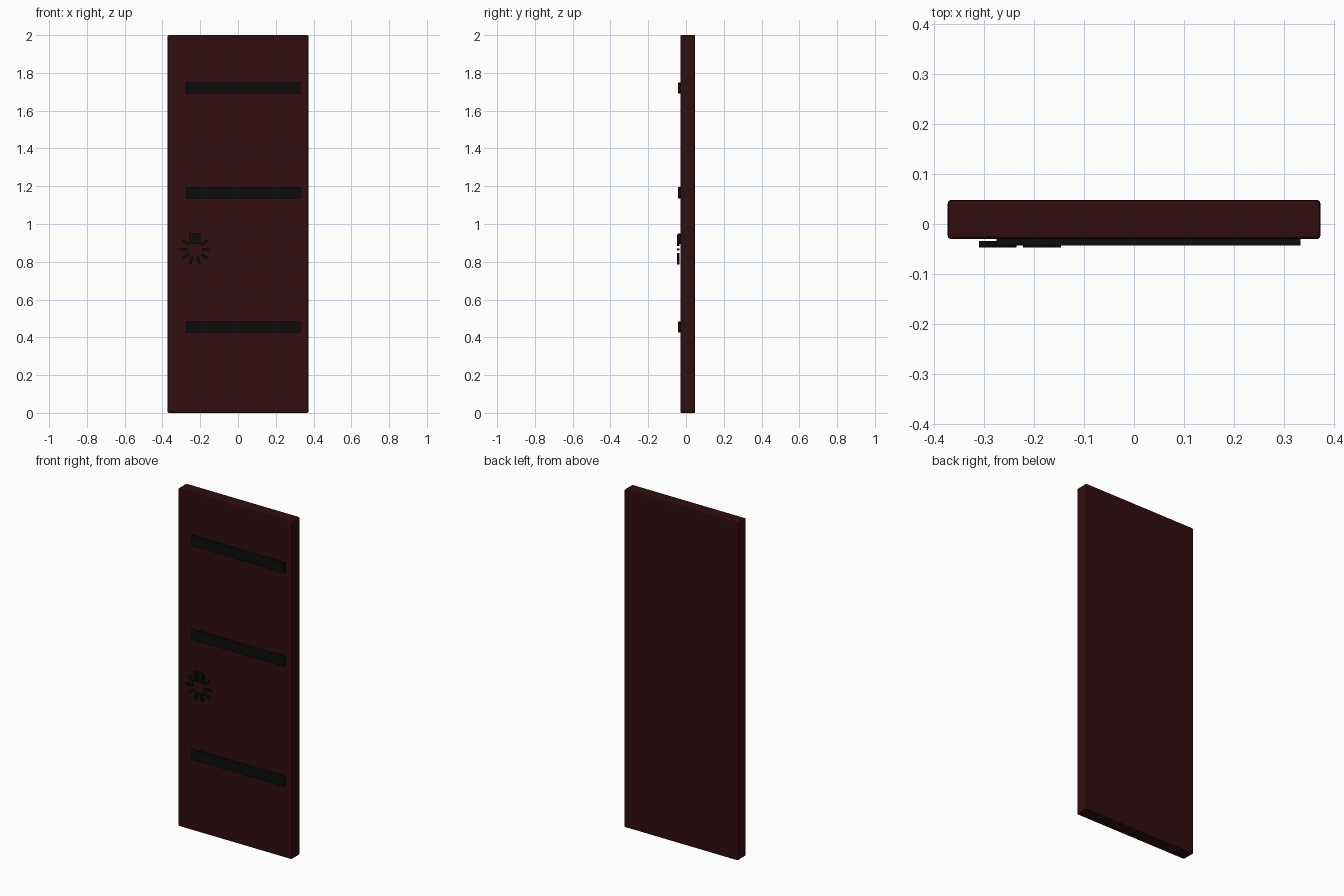
import bpy, math
from mathutils import Matrix

cube = bpy.data.objects.get("Cube")
if cube:
    bpy.data.objects.remove(cube, do_unlink=True)


def material(name, rgb):
    m = bpy.data.materials.new(name)
    m.use_nodes = True
    m.diffuse_color = (*rgb, 1)
    m.node_tree.nodes["Principled BSDF"].inputs["Base Color"].default_value = (*rgb, 1)
    return m


wood = material("dark_red_wood", (0.03, 0.004, 0.005))
iron = material("black_iron", (0.004, 0.004, 0.004))


def box(name, x, y, z, mat, bevel=0):
    """Box from (min, max) pairs along each axis."""
    bpy.ops.mesh.primitive_cube_add(size=1)
    ob = bpy.context.object
    ob.name = name
    spans = (x, y, z)
    centre = [(a + b) / 2 for a, b in spans]
    size = [b - a for a, b in spans]
    ob.data.transform(Matrix.Translation(centre) @ Matrix.Diagonal((*size, 1)))
    ob.data.materials.append(mat)
    if bevel:
        mod = ob.modifiers.new("Bevel", "BEVEL")
        mod.width = bevel
        mod.segments = 2
    return ob


# Door slab with softened edges
box("door_panel", (-0.372, 0.372), (-0.03, 0.048), (0, 2), wood, 0.006)

# Iron straps across the front
for label, z in (("lower", 0.455), ("middle", 1.165), ("upper", 1.72)):
    box(label + "_strap", (-0.275, 0.332), (-0.043, -0.029),
        (z - 0.03, z + 0.03), iron)

# Handle mount and the ring of short radial bars below it
box("handle_mount", (-0.26, -0.197), (-0.042, -0.029), (0.893, 0.95), iron)
BARS = 10
for i in range(BARS):
    bar = box(f"handle_bar_{i + 1}", (0.04, 0.082), (-0.047, -0.034),
              (-0.006, 0.006), iron)
    bar.data.transform(Matrix.Translation((-0.228, 0, 0.865))
                       @ Matrix.Rotation(math.tau * i / BARS, 4, "Y"))
